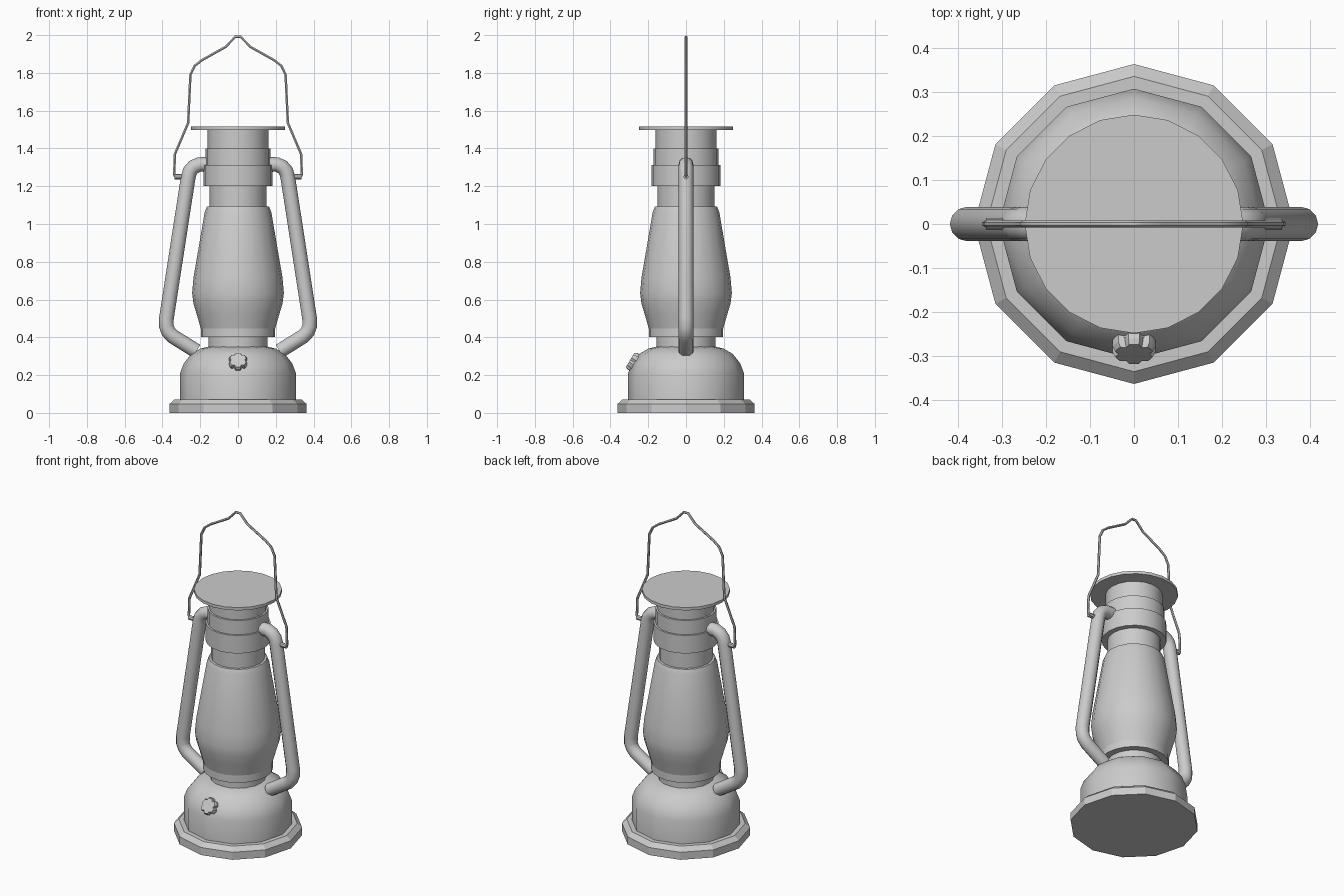
import bpy, bmesh, math
from mathutils import Matrix, Vector

if "Cube" in bpy.data.objects:
    bpy.data.objects.remove(bpy.data.objects["Cube"])


def finish(bm, name, angle=35):
    bmesh.ops.recalc_face_normals(bm, faces=bm.faces)
    mesh = bpy.data.meshes.new(name)
    bm.to_mesh(mesh)
    bm.free()
    ob = bpy.data.objects.new(name, mesh)
    bpy.context.collection.objects.link(ob)
    smooth(ob, angle)
    return ob


def smooth(ob, angle):
    bpy.ops.object.select_all(action='DESELECT')
    ob.select_set(True)
    bpy.context.view_layer.objects.active = ob
    if angle:
        bpy.ops.object.shade_smooth_by_angle(angle=math.radians(angle))


def lathe(name, profile, sides, angle=35, wave=None, matrix=None):
    """Closed solid of revolution; wave(i) scales the radius of side i."""
    bm = bmesh.new()
    rings = []
    for r, z in profile:
        ring = []
        for i in range(sides):
            a = 2 * math.pi * i / sides
            k = r * (wave(i) if wave else 1)
            ring.append(bm.verts.new((k * math.cos(a), k * math.sin(a), z)))
        rings.append(ring)
    for lo, hi in zip(rings, rings[1:]):
        for i in range(sides):
            j = (i + 1) % sides
            bm.faces.new((lo[i], lo[j], hi[j], hi[i]))
    bm.faces.new(rings[0][::-1])
    bm.faces.new(rings[-1])
    if matrix:
        bm.transform(matrix)
    return finish(bm, name, angle)


def tube(name, points, radius, resolution):
    """Round tube along x, z points in the y = 0 plane."""
    cu = bpy.data.curves.new(name, 'CURVE')
    cu.dimensions = '3D'
    cu.bevel_depth = radius
    cu.bevel_resolution = resolution
    cu.use_fill_caps = True
    sp = cu.splines.new('POLY')
    sp.points.add(len(points) - 1)
    for p, (x, z) in zip(sp.points, points):
        p.co = (x, 0, z, 1)
    ob = bpy.data.objects.new(name, cu)
    bpy.context.collection.objects.link(ob)
    smooth(ob, 0)
    bpy.ops.object.convert(target='MESH')
    smooth(bpy.context.view_layer.objects.active, 50)


# Base plate and fuel tank
lathe("base_plate", [(0.363, 0), (0.363, 0.047), (0.335, 0.072), (0.3, 0.072)], 12, 20)
lathe("fuel_tank", [(0.307, 0.05), (0.307, 0.21), (0.287, 0.262), (0.248, 0.312),
                    (0.2, 0.34), (0.15, 0.352)], 12, 50)

# Burner neck and globe seat
lathe("burner_neck", [(0.157, 0.33), (0.157, 0.42)], 20)
lathe("globe_seat", [(0.197, 0.402), (0.197, 0.447)], 20)

# Glass globe
lathe("globe", [(0.195, 0.44), (0.218, 0.52), (0.236, 0.58), (0.243, 0.635),
                (0.235, 0.72), (0.176, 1.065), (0.164, 1.092), (0.14, 1.094)], 20)

# Chimney collars and lid
for name, r, z0, z1 in [("chimney_neck", 0.151, 1.08, 1.22),
                        ("lower_collar", 0.183, 1.2, 1.312),
                        ("upper_collar", 0.172, 1.31, 1.4),
                        ("chimney", 0.161, 1.39, 1.505),
                        ("lid", 0.248, 1.498, 1.516)]:
    lathe(name, [(r, z0), (r, z1)], 20)

# Side tubes and handle lugs
arm = [(0.15, 1.315), (0.205, 1.315), (0.235, 1.302), (0.254, 1.28), (0.264, 1.245),
       (0.379, 0.5), (0.379, 0.458), (0.368, 0.43), (0.345, 0.405), (0.22, 0.327)]
for s, side in ((-1, "left"), (1, "right")):
    tube(side + "_side_tube", [(s * x, z) for x, z in arm], 0.039, 4)
    lathe(side + "_handle_lug", [(0.014, 0.25), (0.014, 0.336)], 8, 35,
          matrix=Matrix.Translation((0, 0, 1.25)) @ Matrix.Rotation(s * math.pi / 2, 4, 'Y'))

# Wire handle
half = [(0.3, 1.247), (0.33, 1.247), (0.338, 1.26), (0.334, 1.37), (0.264, 1.535),
        (0.252, 1.79), (0.229, 1.838), (0.19, 1.868), (0.065, 1.938), (0.015, 1.991)]
tube("wire_handle", [(-x, z) for x, z in half] + [(x, z) for x, z in reversed(half)], 0.0075, 1)

# Filler cap with notched rim, tilted to the tank shoulder
normal = Vector((0, -0.86, 0.51))
place = Matrix.Translation((0, -0.268, 0.264)) @ normal.to_track_quat('Z', 'Y').to_matrix().to_4x4()
lathe("filler_cap", [(0.05, 0), (0.05, 0.02), (0.044, 0.032)], 24, 25,
      wave=lambda i: 0.8 if i % 4 == 0 else 1, matrix=place)
lathe("filler_neck", [(0.042, -0.04), (0.042, 0.01)], 12, 35, matrix=place)
